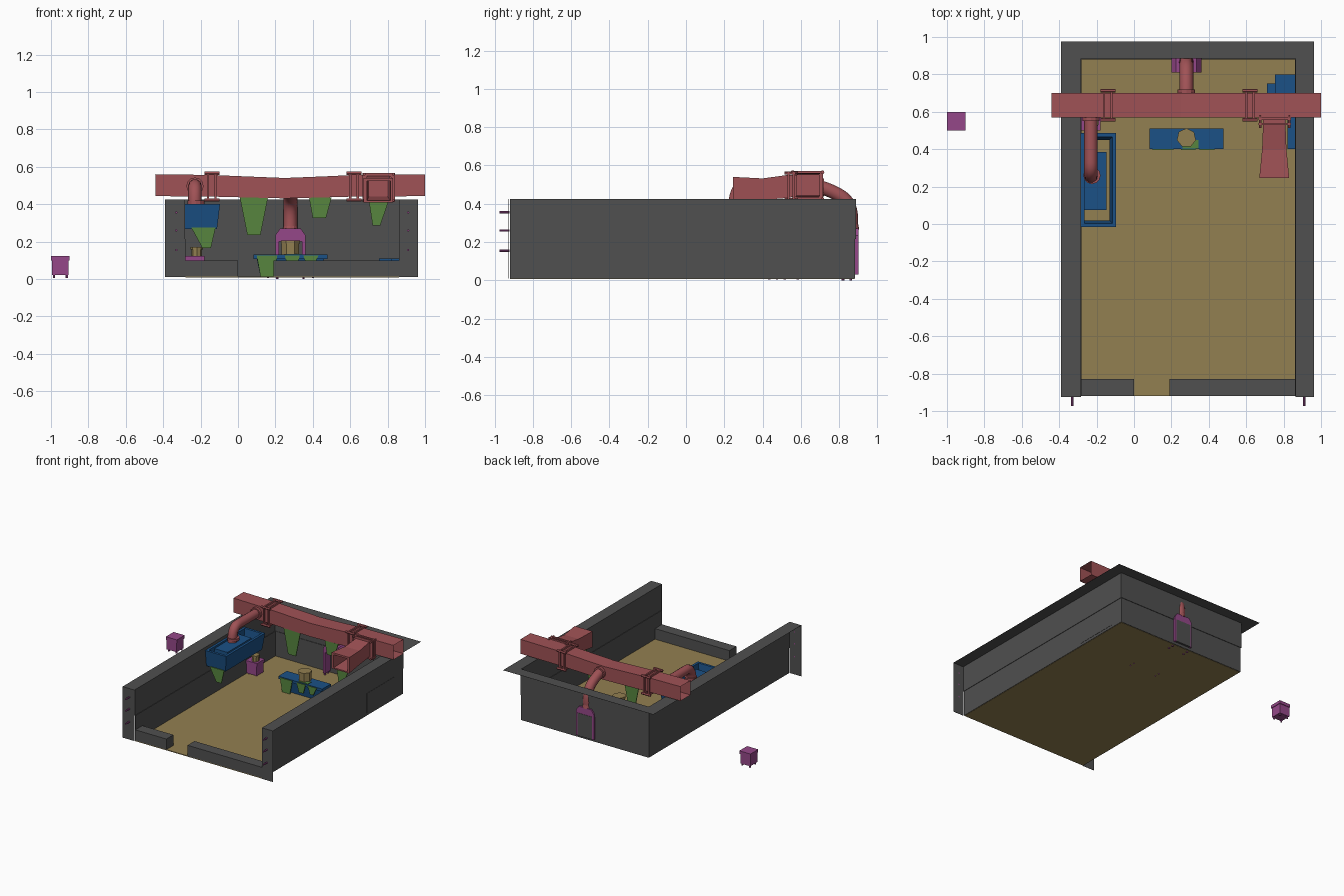
import bpy, bmesh, math

if "Cube" in bpy.data.objects:
    bpy.data.objects.remove(bpy.data.objects["Cube"])


def material(name, rgb):
    m = bpy.data.materials.new(name)
    m.diffuse_color = (*rgb, 1)
    m.use_nodes = True
    m.node_tree.nodes["Principled BSDF"].inputs["Base Color"].default_value = m.diffuse_color
    return m


RED = material("duct_red", (0.35, 0.084, 0.092))
BLUE = material("basin_blue", (0.011, 0.083, 0.24))
TAN = material("floor_tan", (0.29, 0.215, 0.083))
PURPLE = material("stand_purple", (0.30, 0.064, 0.25))
GREEN = material("drip_green", (0.095, 0.235, 0.049))
DARK = material("wall_grey", (0.08, 0.08, 0.08))


def finish(name, bm, mat):
    bmesh.ops.recalc_face_normals(bm, faces=bm.faces[:])
    me = bpy.data.meshes.new(name)
    bm.to_mesh(me)
    bm.free()
    ob = bpy.data.objects.new(name, me)
    bpy.context.collection.objects.link(ob)
    me.materials.append(mat)
    return ob


def loft(name, rings, mat, caps=False, closed=False):
    bm = bmesh.new()
    vs = [[bm.verts.new(p) for p in r] for r in rings]
    n = len(rings[0])
    pairs = list(zip(vs, vs[1:])) + ([(vs[-1], vs[0])] if closed else [])
    for a, b in pairs:
        for i in range(n):
            j = (i + 1) % n
            bm.faces.new((a[i], a[j], b[j], b[i]))
    if caps:
        bm.faces.new(vs[0])
        bm.faces.new(vs[-1])
    return finish(name, bm, mat)


def rect(axis, pos, u0, u1, v0, v1):
    pts = [(u0, v0), (u1, v0), (u1, v1), (u0, v1)]
    return [{"x": (pos, u, v), "y": (u, pos, v), "z": (u, v, pos)}[axis] for u, v in pts]


def box(name, x0, x1, y0, y1, z0, z1, mat):
    return loft(name, [rect("z", z0, x0, x1, y0, y1), rect("z", z1, x0, x1, y0, y1)], mat, caps=True)


def frame(name, axis, p0, p1, u0, u1, v0, v1, t, mat, flare=0):
    f = flare
    a, b = (u0, u1, v0, v1), (u0, u1 + f, v0 - f, v1 + f)
    inner = lambda r: (r[0] + t, r[1] - t, r[2] + t, r[3] - t)
    return loft(name, [rect(axis, p0, *a), rect(axis, p1, *b),
                       rect(axis, p1, *inner(b)), rect(axis, p0, *inner(a))], mat, closed=True)


def cyl(name, c, r, h, axis, mat, n=8, r2=None):
    bm = bmesh.new()
    bmesh.ops.create_cone(bm, cap_ends=True, segments=n, radius1=r, radius2=r if r2 is None else r2, depth=h)
    ob = finish(name, bm, mat)
    ob.location = c
    ob.rotation_euler = {"x": (0, math.pi / 2, 0), "y": (math.pi / 2, 0, 0), "z": (0, 0, 0)}[axis]
    return ob


def pipe(name, pts, r):
    cu = bpy.data.curves.new(name, "CURVE")
    cu.dimensions = "3D"
    cu.bevel_depth, cu.bevel_resolution, cu.resolution_u = r, 3, 5
    sp = cu.splines.new("NURBS")
    sp.points.add(len(pts) - 1)
    for p, q in zip(sp.points, pts):
        p.co = (*q, 1)
    sp.order_u, sp.use_endpoint_u = 3, True
    cu.materials.append(RED)
    ob = bpy.data.objects.new(name, cu)
    bpy.context.collection.objects.link(ob)
    bpy.ops.object.select_all(action="DESELECT")
    ob.select_set(True)
    bpy.context.view_layer.objects.active = ob
    bpy.ops.object.convert(target="MESH")
    bpy.ops.object.shade_smooth_by_angle(angle=math.radians(50))


# floor and sheet walls with a seam, top rim and front end rims
box("floor", -0.28, 0.86, -0.92, 0.88, 0.008, 0.014, TAN)
T = 0.004
for part, z0, z1, o in (("lower", 0.01, 0.215, 0.0), ("upper", 0.215, 0.425, 0.004)):
    box(f"left_wall_{part}", -0.28 - T - o, -0.28 - o, -0.92, 0.88 + o, z0, z1, DARK)
    box(f"right_wall_{part}", 0.86 + o, 0.86 + T + o, -0.92, 0.88 + o, z0, z1, DARK)
    box(f"back_wall_{part}", -0.284 - o, 0.864 + o, 0.88 + o, 0.88 + T + o, z0, z1, DARK)
box("back_rim", -0.39, 0.962, 0.884, 0.977, 0.424, 0.425, DARK)
for side, x0, x1, bx in (("left", -0.39, -0.284, -0.33), ("right", 0.864, 0.962, 0.91)):
    box(f"{side}_rim", x0, x1, -0.925, 0.885, 0.424, 0.425, DARK)
    box(f"{side}_end_rim", x0, x1, -0.926, -0.924, 0.01, 0.425, DARK)
    for z in (0.155, 0.26, 0.355):
        cyl(f"{side}_wall_pin", (bx, -0.948, z), 0.006, 0.05, "y", PURPLE)
box("front_curb_left", -0.28, 0.0, -0.92, -0.83, 0.01, 0.10, DARK)
box("front_curb_right", 0.19, 0.86, -0.92, -0.83, 0.01, 0.10, DARK)
box("right_wall_panel", 0.862, 0.866, 0.42, 0.78, 0.03, 0.19, DARK)

# sagging main duct, open at both ends, with an inner partition
rings = []
for x, d in ((-0.44, 0), (-0.14, 0.004), (0.05, 0.012), (0.25, 0.02), (0.45, 0.012), (0.62, 0.004), (1.0, 0)):
    rings.append(rect("x", x, 0.57, 0.70, 0.443 - d * 0.6, 0.56 - d))
loft("main_duct", rings, RED)
for x in (-0.14, 0.62):
    box("duct_partition", x - 0.002, x + 0.002, 0.571, 0.699, 0.444, 0.555, RED)

# branch duct flaring toward the front
loft("branch_duct", [rect("y", 0.58, 0.69, 0.81, 0.44, 0.55), rect("y", 0.53, 0.69, 0.81, 0.43, 0.55),
                     rect("y", 0.40, 0.685, 0.815, 0.42, 0.532), rect("y", 0.245, 0.67, 0.83, 0.41, 0.54),
                     rect("y", 0.245, 0.69, 0.815, 0.42, 0.525), rect("y", 0.53, 0.70, 0.80, 0.44, 0.525)], RED)

# bolted duct couplings
for x in (-0.14, 0.62):
    for s in (-0.02, 0.02):
        frame("duct_coupling", "x", x + s - 0.006, x + s + 0.006, 0.557, 0.715, 0.415, 0.57, 0.02, RED)
    for y in (0.557, 0.713):
        for z in (0.423, 0.565):
            cyl("coupling_bolt", (x, y, z), 0.01, 0.08, "x", RED, 6)
for y in (0.535, 0.563):
    frame("branch_coupling", "y", y - 0.006, y + 0.006, 0.665, 0.84, 0.412, 0.568, 0.022, RED)
for x in (0.674, 0.83):
    for z in (0.421, 0.56):
        cyl("branch_bolt", (x, 0.549, z), 0.008, 0.07, "y", RED, 6)

# round pipes with collars
pipe("left_pipe", [(-0.23, 0.58, 0.497), (-0.23, 0.40, 0.497), (-0.23, 0.255, 0.50), (-0.23, 0.255, 0.38)], 0.036)
cyl("left_pipe_collar", (-0.225, 0.26, 0.41), 0.046, 0.02, "z", RED, 12)
cyl("left_pipe_joint", (-0.23, 0.56, 0.497), 0.046, 0.02, "y", RED, 12)
pipe("rear_pipe", [(0.28, 0.68, 0.49), (0.28, 0.74, 0.48), (0.28, 0.875, 0.40), (0.28, 0.862, 0.28)], 0.037)
cyl("rear_pipe_joint", (0.28, 0.71, 0.485), 0.047, 0.02, "y", RED, 12)
cyl("rear_pipe_tip", (0.28, 0.865, 0.30), 0.04, 0.07, "z", RED, 12, 0.026)

# wall basin under the left pipe
frame("wall_basin_rim", "z", 0.268, 0.40, -0.285, -0.112, 0.0, 0.47, 0.02, BLUE, flare=0.016)
box("wall_basin_body", -0.284, -0.148, 0.075, 0.385, 0.275, 0.385, BLUE)

# floor trough with lip and central pedestal
loft("trough", [rect("z", 0.014, 0.12, 0.44, 0.425, 0.485), rect("z", 0.11, 0.10, 0.46, 0.41, 0.50)], BLUE, caps=True)
box("trough_lip", 0.083, 0.478, 0.40, 0.51, 0.108, 0.13, BLUE)
box("trough_drip_top", 0.26, 0.345, 0.405, 0.45, 0.13, 0.134, GREEN)
cyl("pedestal", (0.28, 0.46, 0.16), 0.048, 0.08, "z", TAN, 7)
cyl("pedestal_cap", (0.28, 0.46, 0.197), 0.052, 0.015, "z", TAN, 7)
for x in (0.16, 0.40):
    for y in (0.435, 0.475):
        cyl("trough_stud", (x, y, 0.01), 0.006, 0.01, "z", PURPLE, 6)

# low corner basin by the right wall
box("corner_basin_rear", 0.755, 0.86, 0.69, 0.80, 0.012, 0.11, BLUE)
box("corner_basin_step", 0.71, 0.80, 0.60, 0.75, 0.012, 0.10, BLUE)
box("corner_basin_side", 0.82, 0.86, 0.40, 0.70, 0.012, 0.11, BLUE)

# small legged stands, one beside the model and one inside
for name, x, foot in (("outer_stand", -0.95, 0.004), ("inner_stand", -0.23, 0.008)):
    box(name + "_body", x - 0.045, x + 0.045, 0.505, 0.595, 0.02, 0.098, PURPLE)
    box(name + "_lid", x - 0.05, x + 0.05, 0.50, 0.60, 0.098, 0.123, PURPLE)
    for dx in (-0.034, 0.034):
        for y in (0.516, 0.584):
            cyl(name + "_foot", (x + dx, y, 0.011 + foot), 0.007, 0.022, "z", PURPLE, 6)
cyl("inner_stand_post", (-0.22, 0.54, 0.147), 0.028, 0.05, "z", TAN, 8)
cyl("inner_stand_cap", (-0.22, 0.54, 0.165), 0.033, 0.012, "z", TAN, 8)

# arch stand against the back wall, with a thin outline and panel outside
arch = [(0.20, 0.03), (0.20, 0.235), (0.225, 0.27), (0.335, 0.27), (0.36, 0.235), (0.36, 0.03),
        (0.342, 0.03), (0.342, 0.20), (0.218, 0.20), (0.218, 0.03)]
loft("rear_arch", [[(x, y, z) for x, z in arch] for y in (0.81, 0.90)], PURPLE, caps=True)
box("rear_arch_panel", 0.214, 0.346, 0.886, 0.902, 0.03, 0.215, DARK)
for x in (0.21, 0.35):
    for y in (0.82, 0.86):
        cyl("arch_foot", (x, y, 0.016), 0.007, 0.032, "z", PURPLE, 6)

# hanging flat drips: top left, top right, bottom left, bottom right, y, top z, bottom z
drips = [(0.01, 0.16, 0.05, 0.12, 0.575, 0.435, 0.235), (0.38, 0.50, 0.40, 0.47, 0.575, 0.435, 0.325),
         (0.70, 0.805, 0.72, 0.76, 0.27, 0.415, 0.285), (-0.25, -0.12, -0.19, -0.145, -0.005, 0.275, 0.165),
         (0.10, 0.21, 0.12, 0.19, 0.398, 0.125, 0.014), (0.25, 0.33, 0.27, 0.31, 0.398, 0.125, 0.05),
         (0.35, 0.43, 0.37, 0.40, 0.398, 0.125, 0.06)]
for a, b, c, d, y, z1, z0 in drips:
    pts = [(a, z1), (b, z1), (d, z0), (c, z0)]
    loft("drip", [[(x, yy, z) for x, z in pts] for yy in (y - 0.003, y + 0.003)], GREEN, caps=True)
